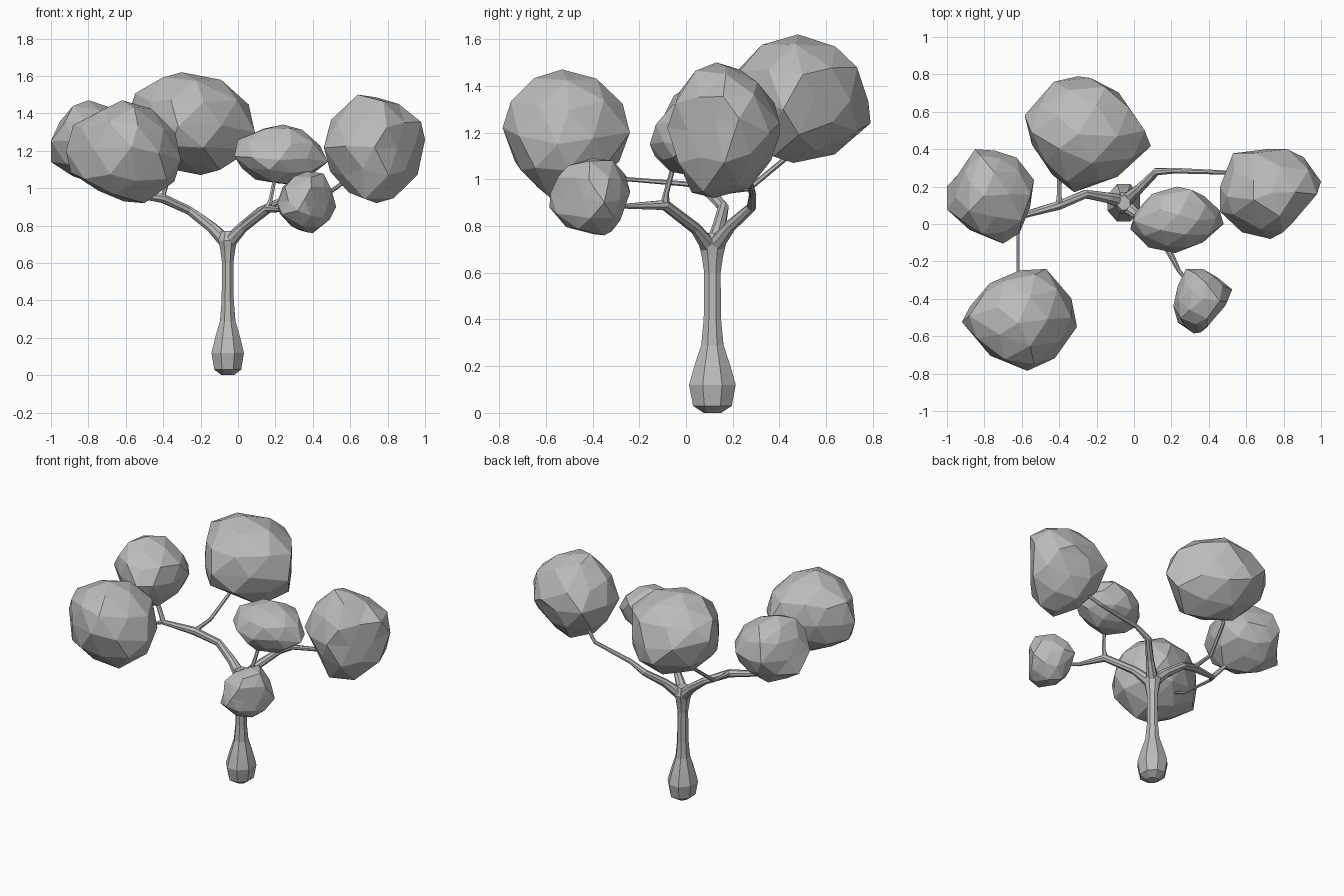
import bpy, bmesh, math, random
from mathutils import Vector

if "Cube" in bpy.data.objects:
    bpy.data.objects.remove(bpy.data.objects["Cube"])

grey = bpy.data.materials.new("plain grey")
grey.diffuse_color = (0.5, 0.5, 0.5, 1)
grey.use_nodes = True
grey.node_tree.nodes["Principled BSDF"].inputs["Base Color"].default_value = grey.diffuse_color
DIAGONALS = [Vector((.83, .56, 0)).normalized(), Vector((-.76, .65, 0)).normalized()]


def finish(bm, name):
    bmesh.ops.recalc_face_normals(bm, faces=bm.faces[:])
    mesh = bpy.data.meshes.new(name)
    bm.to_mesh(mesh)
    bm.free()
    mesh.materials.append(grey)
    obj = bpy.data.objects.new(name, mesh)
    bpy.context.collection.objects.link(obj)
    return obj


def tube(name, path, sides, y_scale=1.0):
    """Tapered tube through (x, y, z, radius) points with mitred rings."""
    bm = bmesh.new()
    pts = [Vector(p[:3]) for p in path]
    rings = []
    for i, p in enumerate(path):
        d = (pts[min(i + 1, len(pts) - 1)] - pts[max(i - 1, 0)]).normalized()
        up = Vector((0, 1, 0)) if abs(d.z) > 0.9 else Vector((0, 0, 1))
        a = d.cross(up).normalized()
        b = a.cross(d).normalized()
        ring = []
        for k in range(sides):
            t = 2 * math.pi * (k + 0.5) / sides
            ring.append(bm.verts.new(pts[i] + p[3] * (a * math.cos(t) + b * y_scale * math.sin(t))))
        rings.append(ring)
    for r, s in zip(rings, rings[1:]):
        for k in range(sides):
            m = (k + 1) % sides
            bm.faces.new((r[k], r[m], s[m], s[k]))
    bm.faces.new(rings[0])
    bm.faces.new(rings[-1])
    return finish(bm, name)


def clump(name, seed, rough, spans, *tips):
    """Faceted leaf ball pulled out to its six outermost corners (x, y, z: low, high)
    and trimmed to its low/high spans along two diagonals."""
    rnd = random.Random(seed)
    lo = Vector([tips[2 * i][i] for i in range(3)])
    hi = Vector([tips[2 * i + 1][i] for i in range(3)])
    mid, half = (lo + hi) / 2, (hi - lo) / 2
    bm = bmesh.new()
    bmesh.ops.create_icosphere(bm, subdivisions=2, radius=0.95)
    for v in bm.verts:
        v.co *= 1 + rnd.uniform(-rough, rough)
        v.co += Vector([rnd.uniform(-rough, rough) for _ in range(3)])
    fixed = set()

    def pull(v, move):
        v.co += move
        fixed.add(v)
        for e in v.link_edges:
            w = e.other_vert(v)
            if w not in fixed:
                w.co += move * 0.3

    # work in a unit box: pull the nearest corner out to each tip
    for tip in tips:
        t = Vector([(tip[i] - mid[i]) / half[i] for i in range(3)])
        v = min((w for w in bm.verts if w not in fixed),
                key=lambda w: (w.co.normalized() - t.normalized()).length)
        pull(v, t - v.co)
    for v in bm.verts:
        for i in range(3):
            if v not in fixed:
                v.co[i] = max(-0.97, min(0.97, v.co[i]))
            v.co[i] = mid[i] + half[i] * v.co[i]
    # diagonal spans: trim what sticks out, pull out what falls short
    for d, span in zip(DIAGONALS, spans):
        for sign, limit in zip((-1, 1), span):
            n, far = d * sign, limit * sign
            for v in bm.verts:
                if v not in fixed:
                    v.co -= n * max(0, v.co.dot(n) - far)
            v = max(bm.verts, key=lambda w: w.co.dot(n))
            if v.co.dot(n) < far - 0.005:
                pull(v, n * (far - v.co.dot(n)))
    for v in bm.verts:
        for i in range(3):
            v.co[i] = max(lo[i], min(hi[i], v.co[i]))
    return finish(bm, name)


# trunk with swollen foot and flared fork
profile = [(0, .035), (.03, .078), (.12, .094), (.2, .073), (.29, .045), (.4, .035),
           (.6, .033), (.67, .043), (.72, .054), (.77, .035)]
tube("trunk", [(-.055, .113, z, r) for z, r in profile], 8, 1.15)

# branches
tube("left_branch", [(-.06, .12, .71, .04), (-.14, .14, .79, .03), (-.26, .16, .88, .024),
                     (-.4, .1, .945, .026), (-.6, .045, .975, .018), (-.74, .13, 1.15, .012)], 8)
tube("left_front_twig", [(-.6, .05, .975, .016), (-.62, 0, .98, .011),
                         (-.62, -.25, 1.0, .009), (-.62, -.42, 1.08, .009)], 6)
tube("back_twig", [(-.4, .09, .945, .022), (-.4, .16, .95, .014), (-.4, .27, .96, .012),
                   (-.36, .44, 1.1, .011), (-.3, .5, 1.25, .01)], 6)
tube("right_branch", [(-.05, .12, .71, .038), (.03, .19, .8, .026), (.12, .28, .88, .021),
                      (.22, .285, .93, .016), (.5, .275, .985, .012), (.66, .2, 1.1, .01)], 8)
tube("front_branch", [(-.05, .1, .71, .038), (.03, .04, .79, .025), (.16, -.09, .89, .024),
                      (.24, -.25, .885, .012), (.35, -.38, .9, .009)], 8)
tube("middle_twig", [(.16, -.09, .89, .021), (.175, -.085, .94, .012), (.2, -.05, 1.07, .01),
                     (.22, 0, 1.15, .009)], 6)

# leaf clumps: name, seed, roughness, diagonal spans, outermost corners
clump("left_leaves", 3, .05, ((-.785, -.305), (.43, .885)),
      (-1, .2, 1.14), (-.535, .23, 1.25), (-.7, -.105, 1.25),
      (-.85, .4, 1.25), (-.78, .15, 1.03), (-.8, .15, 1.47))
clump("left_front_leaves", 5, .05, ((-1.06, -.5), (-.145, .38)),
      (-.92, -.52, 1.2), (-.305, -.55, 1.15), (-.57, -.785, 1.22),
      (-.47, -.24, 1.2), (-.5, -.58, .92), (-.62, -.53, 1.47))
clump("back_leaves", 8, .05, ((-.215, .325), (.19, .82)),
      (-.585, .58, 1.4), (.09, .43, 1.3), (-.32, .17, 1.33),
      (-.3, .79, 1.24), (-.2, .46, 1.07), (-.3, .48, 1.62))
clump("middle_leaves", 11, .05, ((-.04, .42), (-.35, .035)),
      (-.02, -.02, 1.17), (.48, 0, 1.14), (.22, -.155, 1.15),
      (.23, .2, 1.2), (.3, 0, 1.02), (.24, .05, 1.34))
clump("right_leaves", 14, .05, ((.415, .965), (-.64, -.157)),
      (.46, .2, 1.22), (1, .22, 1.26), (.73, -.08, 1.22),
      (.82, .4, 1.24), (.74, .12, .92), (.64, .13, 1.5))
clump("front_leaves", 17, .07, ((-.1, .24), (-.655, -.355)),
      (.21, -.44, .92), (.525, -.35, .9), (.32, -.585, .88),
      (.3, -.24, .95), (.4, -.35, .76), (.37, -.4, 1.09))
